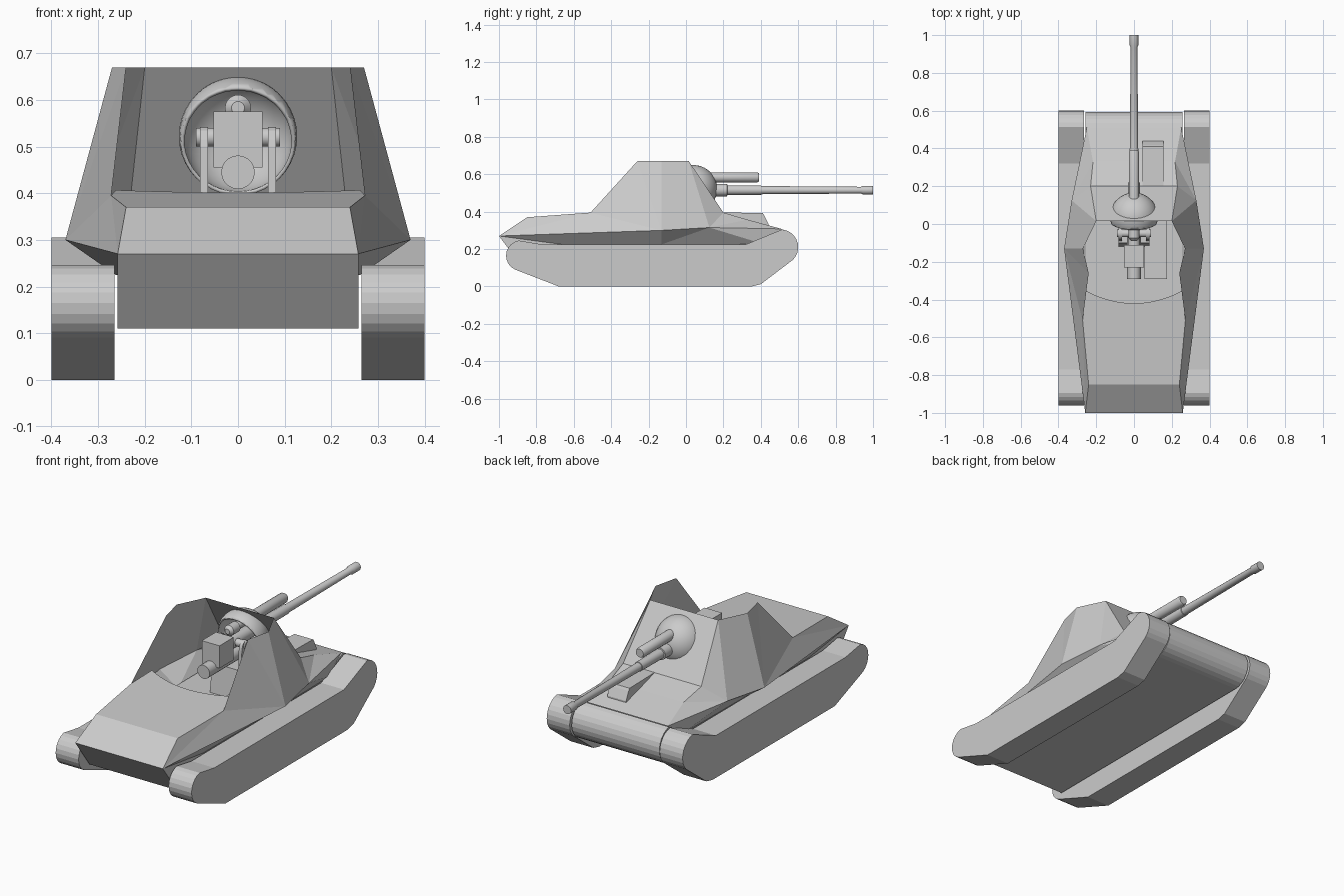
import bpy, bmesh, math

if "Cube" in bpy.data.objects:
    bpy.data.objects.remove(bpy.data.objects["Cube"])


def add(name, verts, faces, mirror=False, smooth=False):
    me = bpy.data.meshes.new(name)
    me.from_pydata(verts, [], faces)
    bm = bmesh.new()
    bm.from_mesh(me)
    bmesh.ops.recalc_face_normals(bm, faces=bm.faces)
    bm.to_mesh(me)
    bm.free()
    ob = bpy.data.objects.new(name, me)
    bpy.context.collection.objects.link(ob)
    if mirror:
        ob.modifiers.new("mirror", 'MIRROR')
    if smooth:
        bpy.context.view_layer.objects.active = ob
        ob.select_set(True)
        bpy.ops.object.shade_smooth_by_angle(angle=math.radians(35))
        ob.select_set(False)
    return ob


def prism(name, profile, x0, x1, mirror=False):
    """Side outline in (y, z) extruded across x."""
    n = len(profile)
    v = [(x, y, z) for x in (x0, x1) for y, z in profile]
    f = [tuple(range(n)), tuple(range(2 * n - 1, n - 1, -1))]
    f += [(i, (i + 1) % n, n + (i + 1) % n, n + i) for i in range(n)]
    return add(name, v, f, mirror)


def lathe(name, profile, z, x=0.0, axis='Y', y=0.0, seg=20, mirror=False):
    """Round part from (distance, radius) pairs along y or x."""
    v, f = [], []
    for d, r in profile:
        for i in range(seg):
            a = 2 * math.pi * i / seg
            c, s = r * math.cos(a), r * math.sin(a)
            v.append((x + c, y + d, z + s) if axis == 'Y' else (x + d, y + c, z + s))
    for k in range(len(profile) - 1):
        for i in range(seg):
            j = (i + 1) % seg
            f.append((k * seg + i, k * seg + j, (k + 1) * seg + j, (k + 1) * seg + i))
    f += [tuple(range(seg)), tuple(range((len(profile) - 1) * seg, len(profile) * seg))]
    return add(name, v, f, mirror, True)


def arc(cy, cz, r, a0, a1, n):
    return [(cy + r * math.cos(math.radians(a0 + (a1 - a0) * i / n)),
             cz + r * math.sin(math.radians(a0 + (a1 - a0) * i / n))) for i in range(n + 1)]


# tracks: solid loops with round ends
track = [(-0.68, 0), (0.35, 0), (0.40, 0.012)]
track += arc(0.505, 0.21, 0.095, -45, 85, 9)
track += [(0.32, 0.225), (-0.77, 0.225)]
track += arc(-0.88, 0.165, 0.082, 100, 245, 9)
prism("track", track, 0.265, 0.40, True)

# lower hull with rounded nose; its top is the floor
lower = [(-0.88, 0.11), (-1.0, 0.27), (-0.9, 0.26), (-0.43, 0.25), (0.40, 0.25)]
lower += arc(0.495, 0.21, 0.098, 80, -90, 12)
prism("lower_hull", lower, -0.258, 0.258)

# upper hull and open fighting compartment (half, mirrored)
P = dict(
    B=(0.258, -1.0, 0.27), C=(0.24, -0.85, 0.37), D=(0.272, -0.51, 0.395),
    E=(0.37, -0.13, 0.30), F=(0.33, 0.125, 0.315), G=(0.23, 0.2, 0.395),
    H=(0.217, 0.33, 0.357), I=(0.25, 0.51, 0.308),
    T1=(0.24, -0.26, 0.67), T2=(0.27, -0.13, 0.67), T3=(0.2, 0.015, 0.67),
    B0=(0, -1.0, 0.27), C0=(0, -0.85, 0.37), G0=(0, 0.2, 0.395),
    H0=(0, 0.33, 0.357), I0=(0, 0.51, 0.308), T0=(0, 0.015, 0.67),
    U1=(0.256, -0.93, 0.225), U2=(0.262, -0.13, 0.225), U3=(0.256, 0.42, 0.225))
faces = ["B0 B C C0", "B C D", "B D E", "D T1 E", "T1 T2 E", "T2 T3 F E",
         "T3 G F", "F G H", "F H I", "G0 G H H0", "H0 H I I0",
         "B E U2 U1", "E F U2", "F U3 U2", "F I U3"]
keys = list(P)
verts = [P[k] for k in keys]
idx = [tuple(keys.index(k) for k in f.split()) for f in faces]
# front plate with the opening for the gun ball
hole = []
for i in range(13):
    a = math.pi * i / 12
    t = 0.108 * math.cos(a)
    hole.append(len(verts))
    verts.append((0.108 * math.sin(a), 0.092 - 0.558 * t, 0.555 + 0.83 * t))
idx.append(tuple(keys.index(k) for k in ("G0", "G", "T3", "T0")) + tuple(hole))
# rear deck with curved edge and the wall below it
rim, foot = [], []
for i in range(9):
    x = 0.262 * (1 - i / 8)
    y = -0.35 - 0.07 * (1 - (x / 0.262) ** 2)
    rim.append(len(verts))
    verts.append((x, y, 0.395 + 0.0735 * (y + 0.51)))
    foot.append(len(verts))
    verts.append((x, y, 0.25))
idx.append((keys.index("C0"), keys.index("C"), keys.index("D")) + tuple(rim))
idx += [(rim[i], rim[i + 1], foot[i + 1], foot[i]) for i in range(8)]
add("upper_hull", verts, idx, True)

# driver hatch on the front deck
prism("driver_hatch", [(0.2, 0.38), (0.2, 0.396), (0.41, 0.392), (0.418, 0.38),
                       (0.44, 0.335), (0.44, 0.31), (0.3, 0.33)], 0.045, 0.155)

# gun ball, hollow and open at the back
bm = bmesh.new()
bmesh.ops.create_uvsphere(bm, u_segments=32, v_segments=20, radius=0.127)
bmesh.ops.translate(bm, verts=bm.verts, vec=(0, 0.04, 0.522))
bmesh.ops.bisect_plane(bm, geom=bm.verts[:] + bm.edges[:] + bm.faces[:],
                       plane_co=(0, 0.005, 0.522), plane_no=(0, -1, -0.35), clear_outer=True)
me = bpy.data.meshes.new("gun_ball")
bm.to_mesh(me)
bm.free()
ball = bpy.data.objects.new("gun_ball", me)
bpy.context.collection.objects.link(ball)
me.shade_smooth()
sol = ball.modifiers.new("shell", 'SOLIDIFY')
sol.thickness = 0.008

# barrel and recoil cylinder
lathe("barrel", [(-0.12, 0.033), (0.22, 0.033), (0.221, 0.026), (0.40, 0.025), (0.401, 0.022),
                 (0.935, 0.018), (0.945, 0.023), (1.0, 0.023)], 0.515)
lathe("recoil_cylinder", [(-0.09, 0.014), (-0.075, 0.028), (-0.02, 0.028), (-0.018, 0.02),
                          (0.08, 0.02), (0.082, 0.027), (0.38, 0.027), (0.39, 0.022)], 0.583)

# breech, cradle, trunnion cheeks and mount
prism("breech", [(-0.23, 0.455), (-0.23, 0.575), (-0.11, 0.575), (-0.11, 0.455)], -0.052, 0.052)
lathe("cradle", [(-0.29, 0.036), (0.08, 0.036)], 0.445)
cheek = [(-0.09, 0.395), (-0.085, 0.50)] + arc(-0.05, 0.51, 0.032, 170, 10, 8) + [(0.0, 0.395)]
prism("trunnion_cheek", cheek, 0.064, 0.082, True)
lathe("trunnion_pin", [(0.03, 0.02), (0.09, 0.02)], 0.52, axis='X', y=-0.05, mirror=True)
prism("mount_base", [(-0.12, 0.25), (-0.10, 0.40), (0.03, 0.40), (0.10, 0.25)], -0.082, 0.082)
prism("floor_box", [(-0.29, 0.25), (-0.29, 0.29), (0.02, 0.29), (0.02, 0.25)], 0.055, 0.175)
